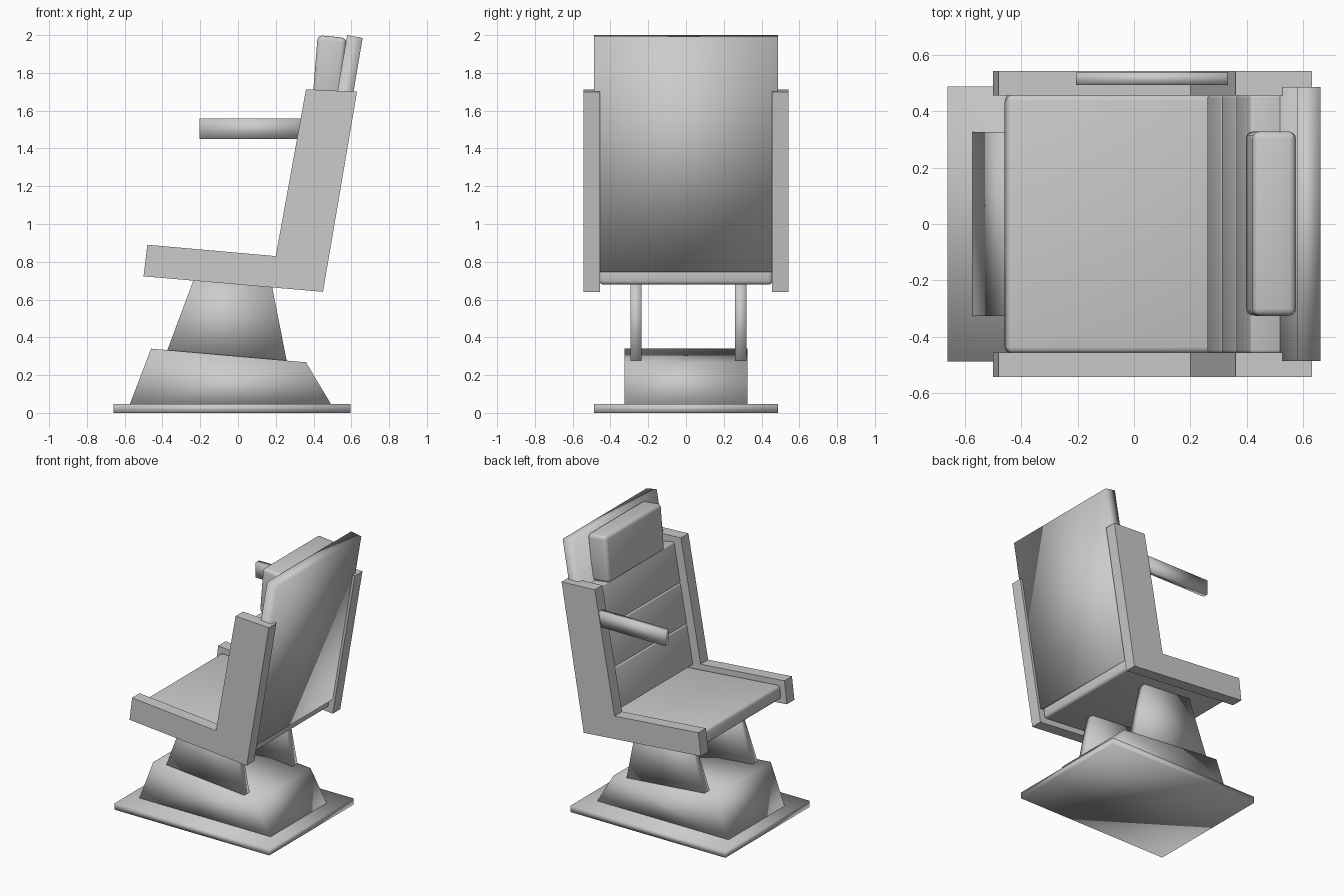
import bpy, bmesh
from math import radians
from mathutils import Vector

if "Cube" in bpy.data.objects:
    bpy.data.objects.remove(bpy.data.objects["Cube"])


def prism(name, profile, y0, y1, bevel=0.0, smooth=None):
    """Extrude an (x, z) profile from y0 to y1, with optional rounded edges."""
    bm = bmesh.new()
    face = bm.faces.new([bm.verts.new((x, y0, z)) for x, z in profile])
    ext = bmesh.ops.extrude_face_region(bm, geom=[face])
    new = [v for v in ext["geom"] if isinstance(v, bmesh.types.BMVert)]
    bmesh.ops.translate(bm, verts=new, vec=(0, y1 - y0, 0))
    bmesh.ops.recalc_face_normals(bm, faces=bm.faces[:])
    if bevel:
        bmesh.ops.bevel(bm, geom=bm.edges[:], offset=bevel, segments=3,
                        profile=0.5, affect='EDGES', clamp_overlap=True)
    mesh = bpy.data.meshes.new(name)
    bm.to_mesh(mesh)
    bm.free()
    ob = bpy.data.objects.new(name, mesh)
    bpy.context.collection.objects.link(ob)
    if smooth is not None:
        bpy.ops.object.select_all(action='DESELECT')
        ob.select_set(True)
        bpy.context.view_layer.objects.active = ob
        bpy.ops.object.shade_smooth_by_angle(angle=radians(smooth))
    return ob


SOFT = 180   # fully smooth shaded parts
ROUND = 40   # rounded cushions

# Floor plate and sloped pedestal
prism("floor_plate", [(-0.66, 0), (0.595, 0), (0.595, 0.047), (-0.66, 0.047)],
      -0.487, 0.487, smooth=SOFT)
prism("pedestal", [(-0.573, 0.045), (0.493, 0.045), (0.36, 0.268), (-0.46, 0.34)],
      -0.325, 0.325, smooth=SOFT)

# Two tapered struts between pedestal and seat
for side, y in (("right", -0.295), ("left", 0.26)):
    prism("strut_" + side, [(-0.375, 0.33), (0.258, 0.275), (0.172, 0.71), (-0.22, 0.745)],
          y, y + 0.06, smooth=SOFT)

# L-shaped side frames
frame = [(-0.5, 0.723), (-0.48, 0.89), (0.20, 0.83), (0.36, 1.713), (0.63, 1.70), (0.45, 0.641)]
for side, y in (("right", -0.542), ("left", 0.455)):
    prism("side_frame_" + side, frame, y, y + 0.087)

# Seat cushion
prism("seat_cushion", [(-0.46, 0.752), (-0.45, 0.853), (0.43, 0.775), (0.42, 0.677)],
      -0.458, 0.458, bevel=0.022, smooth=ROUND)

# Back cushion: three stacked pads along the reclined line
up = Vector((0.176, 0.984))
out = Vector((0.984, -0.176))
base = Vector((0.258, 0.81))
step = 0.292
for i in range(3):
    a = base + up * step * i
    b = a + up * step
    prism(f"back_pad_{i + 1}", [a, b, b + out * 0.12, a + out * 0.12],
          -0.458, 0.458, bevel=0.012, smooth=ROUND)

# Back shell panel
prism("back_shell", [(0.362, 0.76), (0.578, 2.0), (0.66, 1.985), (0.449, 0.745)],
      -0.486, 0.486, smooth=SOFT)

# Headrest
prism("headrest", [(0.395, 1.665), (0.422, 2.0), (0.575, 1.985), (0.54, 1.65)],
      -0.325, 0.328, bevel=0.025, smooth=ROUND)

# Single armrest bar on the left frame
prism("armrest", [(-0.205, 1.45), (0.40, 1.45), (0.40, 1.558), (-0.205, 1.558)],
      0.493, 0.537, smooth=SOFT)
